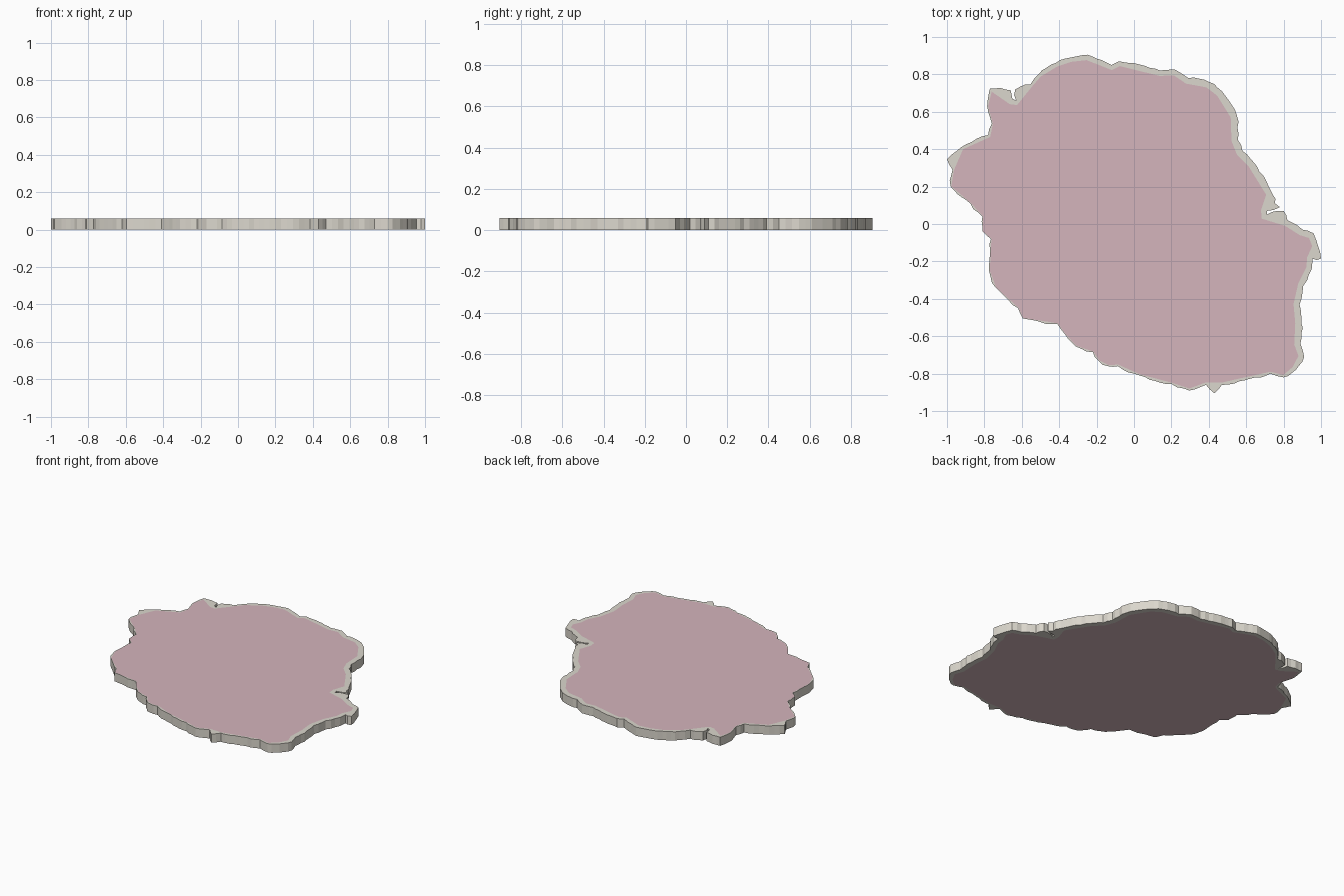
import bpy, bmesh, random
from mathutils import Vector
from mathutils.geometry import tessellate_polygon

if "Cube" in bpy.data.objects:
    bpy.data.objects.remove(bpy.data.objects["Cube"])

random.seed(4)
HEIGHT = 0.06

# Coastline, clockwise from the top
COAST = [
    (-.25, .905), (-.12, .85), (-.08, .87), (.14, .82), (.22, .825), (.29, .78),
    (.40, .76), (.47, .71), (.55, .58), (.555, .45), (.58, .39), (.64, .33),
    (.74, .16), (.755, .11), (.78, .09), (.71, .07), (.71, .05), (.80, .07),
    (.82, .02), (.90, -.03), (.96, -.05), (.985, -.12), (1.0, -.185), (.955, -.185),
    (.95, -.24), (.905, -.33), (.885, -.43), (.895, -.53), (.89, -.64), (.91, -.71),
    (.865, -.78), (.80, -.82), (.73, -.80), (.565, -.84), (.47, -.86), (.43, -.905),
    (.385, -.86), (.295, -.89), (.20, -.855), (.03, -.81), (-.085, -.76), (-.14, -.76),
    (-.19, -.73), (-.22, -.685), (-.31, -.655), (-.365, -.595), (-.41, -.535),
    (-.595, -.505), (-.62, -.45), (-.74, -.34), (-.775, -.25), (-.765, -.08),
    (-.81, -.04), (-.81, .04), (-.875, .11), (-.98, .20), (-.97, .29), (-1.0, .345),
    (-.925, .41), (-.78, .475), (-.76, .535), (-.785, .63), (-.77, .725), (-.66, .715),
    (-.65, .67), (-.63, .66), (-.635, .72), (-.555, .745), (-.51, .80), (-.42, .86),
    (-.34, .89)]
# Spikes and notch lips that the inner field does not follow
SPIKES = {(.755, .11), (.78, .09), (.80, .07), (1.0, -.185), (.43, -.905),
          (-1.0, .345), (-.66, .715), (-.635, .72)}


def outward(a, b):
    d = (b - a).normalized()
    return Vector((-d.y, d.x))


def rough(points):
    """Break every edge up with small outward bumps."""
    out = []
    for i, a in enumerate(points):
        b = points[(i + 1) % len(points)]
        n, length = outward(a, b), (b - a).length
        parts = max(1, round(length / 0.03))
        out.append(a)
        for k in range(1, parts):
            out.append(a.lerp(b, k / parts) + n * random.uniform(0, 0.009))
    return out


def inset(points):
    """Field edge: the rim is wide to the north-east, thin to the south-west."""
    out = []
    for i, p in enumerate(points):
        n = (outward(points[i - 1], p) + outward(p, points[(i + 1) % len(points)])).normalized()
        out.append(p - n * (0.019 + 0.016 * n.dot(Vector((.85, .53)))))
    return out


def material(name, colour):
    m = bpy.data.materials.new(name)
    m.diffuse_color = (*colour, 1)
    m.use_nodes = True
    m.node_tree.nodes["Principled BSDF"].inputs["Base Color"].default_value = m.diffuse_color
    return m


coast = [Vector(p) for p in COAST]
outer = rough(coast)
inner = inset([Vector(p) for p in COAST if p not in SPIKES])
flat = outer + inner
n_out = len(outer)

bm = bmesh.new()
layers = [[bm.verts.new((p.x, p.y, z)) for p in flat] for z in (0, HEIGHT)]
rim = tessellate_polygon([[p.to_3d() for p in outer], [p.to_3d() for p in inner]])
field = tessellate_polygon([[p.to_3d() for p in inner]])

# Top and bottom: pale rim around a pink field
for verts, up in zip(layers, (False, True)):
    for tris, shift, mat in ((rim, 0, 0), (field, n_out, 1)):
        for t in tris:
            a, b, c = (flat[i + shift] for i in t)
            area = (b - a).cross(c - a)
            if abs(area) < 1e-9:
                continue
            order = t if (area > 0) == up else t[::-1]
            f = bm.faces.new([verts[i + shift] for i in order])
            f.material_index = mat

# Side wall
low, high = layers
for i in range(n_out):
    j = (i + 1) % n_out
    bm.faces.new((low[i], high[i], high[j], low[j])).normal_flip()
bmesh.ops.recalc_face_normals(bm, faces=bm.faces[:])

mesh = bpy.data.meshes.new("island_slab")
bm.to_mesh(mesh)
bm.free()
mesh.materials.append(material("pale_stone", (.71, .68, .61)))
mesh.materials.append(material("dusty_pink", (.66, .46, .505)))
bpy.context.collection.objects.link(bpy.data.objects.new("island_slab", mesh))
